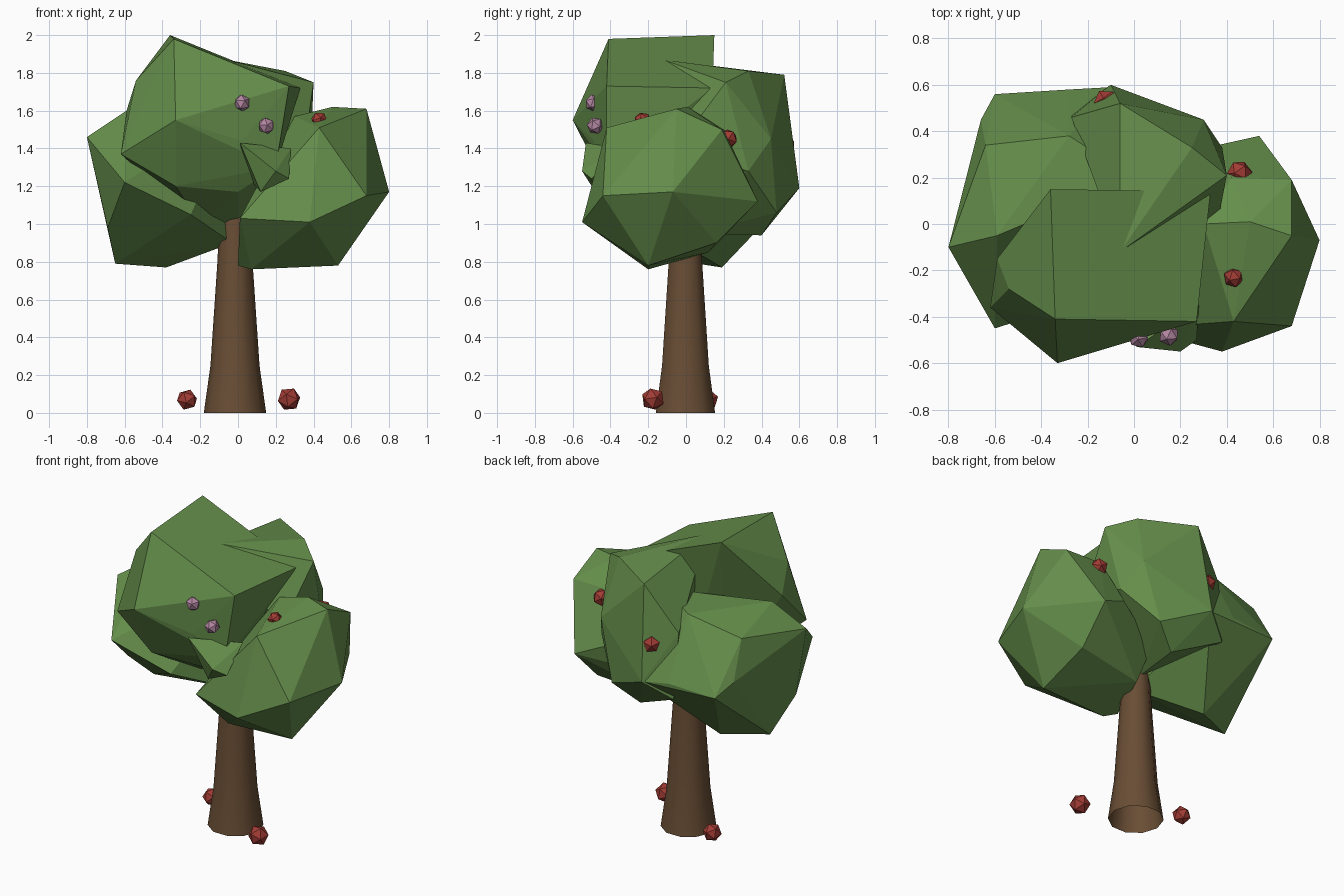
import bpy, bmesh, math
from mathutils import Vector, Euler


def material(name, color):
    m = bpy.data.materials.new(name)
    m.diffuse_color = (*color, 1)
    return m


LEAF = material("leaf_green", (0.13, 0.27, 0.07))
BARK = material("bark_brown", (0.14, 0.075, 0.035))
RED = material("fruit_red", (0.36, 0.045, 0.035))
PINK = material("blossom_pink", (0.45, 0.24, 0.36))


def finish(bm, name, mat, smooth=False):
    bmesh.ops.recalc_face_normals(bm, faces=bm.faces)
    me = bpy.data.meshes.new(name)
    for f in bm.faces:
        f.smooth = smooth
    bm.to_mesh(me)
    bm.free()
    me.materials.append(mat)
    ob = bpy.data.objects.new(name, me)
    bpy.context.collection.objects.link(ob)
    return ob


def clump(name, points):
    # faceted leaf mass wrapped around a few corner points
    bm = bmesh.new()
    for p in points:
        bm.verts.new(p)
    res = bmesh.ops.convex_hull(bm, input=bm.verts)
    junk = {g for g in res["geom_interior"] + res["geom_unused"]
            if isinstance(g, bmesh.types.BMVert)}
    bmesh.ops.delete(bm, geom=list(junk), context='VERTS')
    return finish(bm, name, LEAF)


def gem(name, loc, r, mat, turn):
    bm = bmesh.new()
    bmesh.ops.create_icosphere(bm, subdivisions=1, radius=r)
    bmesh.ops.rotate(bm, verts=bm.verts, matrix=Euler((turn, turn * 0.7, turn * 1.3)).to_matrix())
    bmesh.ops.translate(bm, verts=bm.verts, vec=Vector(loc))
    return finish(bm, name, mat)


# trunk: flared, smooth, ten-sided tube
bm = bmesh.new()
SIDES = 10
rings = []
for z, r in [(0, 0.165), (0.25, 0.13), (0.8, 0.093), (1.1, 0.08)]:
    rings.append([bm.verts.new((-0.016 + r * math.cos(2 * math.pi * i / SIDES),
                                -0.003 + r * math.sin(2 * math.pi * i / SIDES), z))
                  for i in range(SIDES)])
for a, b in zip(rings, rings[1:]):
    for i in range(SIDES):
        j = (i + 1) % SIDES
        bm.faces.new((a[i], a[j], b[j], b[i]))
finish(bm, "trunk", BARK, smooth=True)

# left leaf mass
clump("foliage_left", [
    (-0.80, -0.10, 1.46), (-0.59, -0.05, 1.60), (-0.64, 0.34, 1.52),
    (-0.66, 0.45, 1.28), (-0.60, 0.56, 1.20), (-0.28, 0.58, 1.22),
    (-0.60, -0.45, 1.22), (-0.69, -0.15, 0.98), (-0.65, 0.06, 0.79),
    (-0.38, 0.19, 0.77), (-0.03, -0.03, 0.90), (-0.25, -0.34, 1.05),
    (-0.10, 0.59, 1.19), (0.0, 0.20, 1.62), (-0.28, 0.38, 1.60)])

# tall front leaf mass
clump("foliage_top", [
    (-0.36, 0.15, 2.00), (-0.34, -0.41, 1.98), (0.27, -0.42, 1.73),
    (0.33, 0.14, 1.72), (-0.54, -0.28, 1.76), (-0.59, -0.15, 1.60),
    (-0.62, -0.36, 1.37), (-0.33, -0.60, 1.55), (0.02, -0.49, 1.44),
    (0.20, -0.42, 1.30), (0.0, -0.36, 1.17), (-0.33, -0.42, 1.20),
    (-0.20, -0.10, 1.00), (0.0, 0.0, 0.99)])

# small leaf tuft wedged between the top and right masses
clump("foliage_tuft", [
    (0.01, -0.53, 1.43), (0.20, -0.55, 1.28), (0.27, -0.50, 1.24),
    (0.12, -0.48, 1.17), (0.28, -0.35, 1.40), (0.05, -0.25, 1.25)])

# back leaf mass
clump("foliage_back", [
    (-0.06, 0.52, 1.79), (0.25, 0.33, 1.81), (0.40, 0.21, 1.75),
    (-0.06, -0.12, 1.87), (-0.27, 0.46, 1.50), (-0.10, 0.60, 1.19),
    (0.30, 0.45, 1.45), (0.38, 0.33, 1.28), (0.20, 0.48, 1.06),
    (-0.26, 0.50, 1.08), (0.05, 0.40, 0.94), (0.0, 0.05, 0.95),
    (0.35, -0.05, 1.4)])

# right leaf mass
clump("foliage_right", [
    (0.50, 0.01, 1.62), (0.68, -0.05, 1.61), (0.30, 0.0, 1.57),
    (0.43, -0.42, 1.51), (0.54, 0.38, 1.12), (0.68, 0.19, 1.50),
    (0.42, 0.20, 1.50), (0.80, -0.07, 1.17), (0.68, -0.44, 1.15),
    (0.38, -0.55, 1.01), (0.01, -0.45, 1.03), (0.0, -0.15, 0.78),
    (0.07, -0.20, 0.76), (0.53, -0.20, 0.78), (0.53, 0.16, 0.90),
    (0.08, 0.12, 0.85), (0.36, 0.34, 1.20), (0.05, 0.22, 1.05)])

# fruit on the ground and in the leaves
for i, (p, r) in enumerate([
        ((0.27, -0.175, 0.073), 0.063), ((-0.27, 0.115, 0.07), 0.057),
        ((0.43, -0.23, 1.55), 0.045), ((0.455, 0.22, 1.45), 0.055),
        ((-0.12, 0.525, 1.42), 0.057)]):
    gem(f"fruit_{i + 1}", p, r, RED, 0.4 + i)

# blossoms on the front
for i, p in enumerate([(0.02, -0.49, 1.64), (0.15, -0.48, 1.52)]):
    gem(f"blossom_{i + 1}", p, 0.046, PINK, 0.9 + i)
